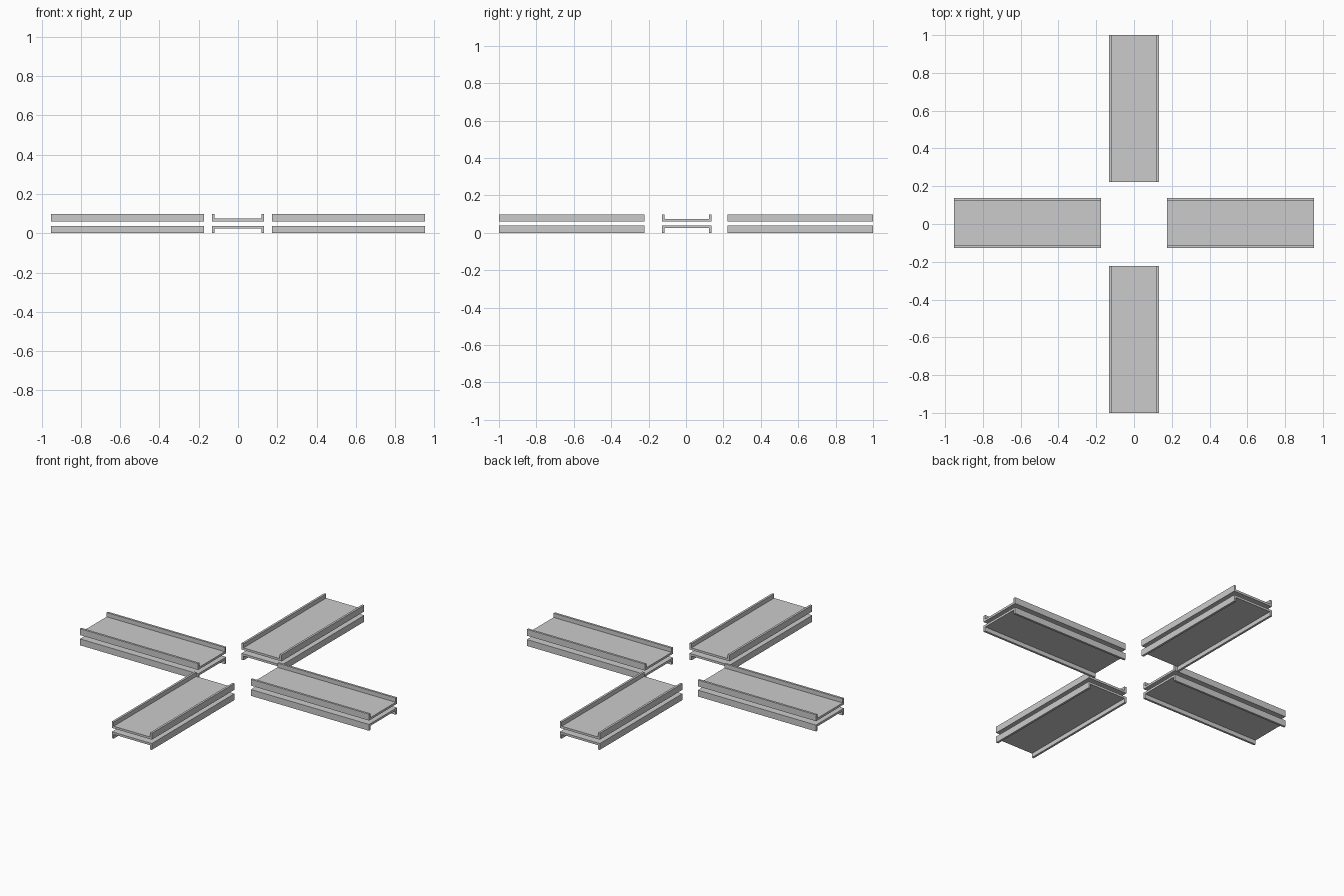
import bpy

if "Cube" in bpy.data.objects:
    bpy.data.objects.remove(bpy.data.objects["Cube"])

HALF_W = 0.132      # half width of a channel
H = 0.038           # flange height
T = 0.013           # sheet thickness
TOP = 0.099         # overall height
Y_SHIFT = 0.005     # side arms sit slightly off centre


def channel(name, axis, start, end, z_web, z_tip, shift=0.0):
    """Extrude a U profile; the web's outer face is at z_web, flange tips at z_tip."""
    s = 1 if z_tip > z_web else -1
    w, i = HALF_W, HALF_W - T
    profile = [(-w, z_web), (w, z_web), (w, z_tip), (i, z_tip),
               (i, z_web + s * T), (-i, z_web + s * T), (-i, z_tip), (-w, z_tip)]
    n = len(profile)
    verts = []
    for a in (start, end):
        for c, z in profile:
            verts.append((a, c + shift, z) if axis == 'x' else (c + shift, a, z))
    faces = [(k, (k + 1) % n, n + (k + 1) % n, n + k) for k in range(n)]
    # End caps: web and two flanges
    for o in (0, n):
        faces += [tuple(o + k for k in range(n))]
    mesh = bpy.data.meshes.new(name)
    mesh.from_pydata(verts, [], faces)
    import bmesh
    bm = bmesh.new()
    bm.from_mesh(mesh)
    bmesh.ops.recalc_face_normals(bm, faces=bm.faces)
    bm.to_mesh(mesh)
    bm.free()
    obj = bpy.data.objects.new(name, mesh)
    bpy.context.collection.objects.link(obj)
    return obj


# Four arms, each a pair of back-to-back channels
arms = [("right", 'x', 0.174, 0.953, Y_SHIFT), ("left", 'x', -0.953, -0.174, Y_SHIFT),
        ("back", 'y', 0.222, 1.0, 0.0), ("front", 'y', -1.0, -0.222, 0.0)]
for side, axis, a, b, shift in arms:
    channel(side + "_lower_channel", axis, a, b, H, 0.0, shift)
    channel(side + "_upper_channel", axis, a, b, TOP - H, TOP, shift)
